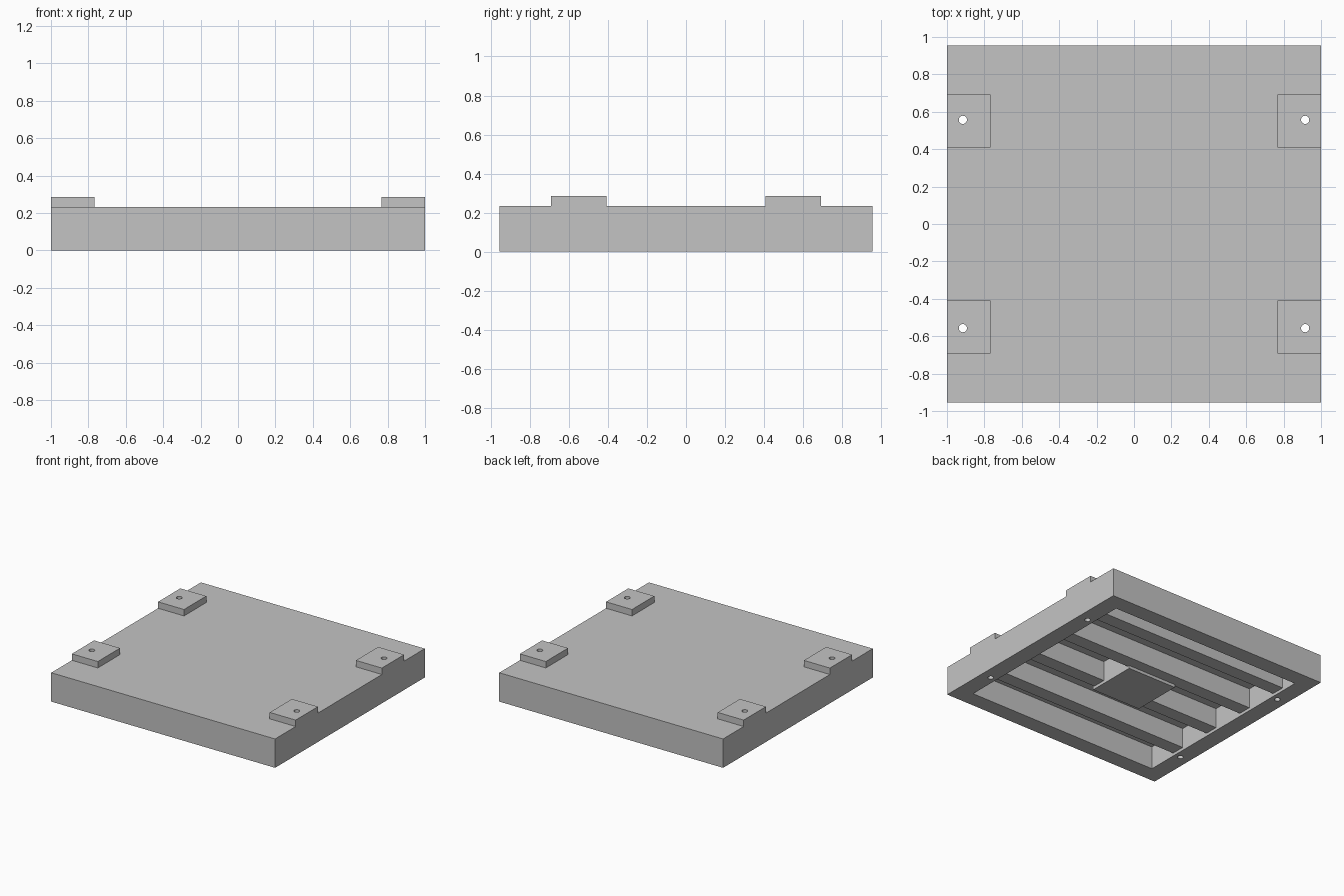
import bpy
import bmesh
from mathutils import Vector

cube = bpy.data.objects.get("Cube")
if cube:
    bpy.data.objects.remove(cube, do_unlink=True)

grey = bpy.data.materials.new("light_grey")
grey.use_nodes = True
COLOUR = (0.55, 0.55, 0.55, 1)
grey.diffuse_color = COLOUR
for node in grey.node_tree.nodes:
    if node.type == 'BSDF_PRINCIPLED':
        node.inputs["Base Color"].default_value = COLOUR

# Main dimensions
HALF_X, HALF_Y, TOP = 1.0, 0.955, 0.233
POCKET_X, POCKET_Y, FLOOR = 0.862, 0.822, 0.185
PAD_TOP = 0.285
HOLE_X, HOLE_Y, HOLE_R = 0.915, 0.557, 0.022


def add_object(name, bm):
    mesh = bpy.data.meshes.new(name)
    bm.to_mesh(mesh)
    bm.free()
    mesh.materials.append(grey)
    obj = bpy.data.objects.new(name, mesh)
    bpy.context.collection.objects.link(obj)
    return obj


def box(name, low, high):
    low, high = Vector(low), Vector(high)
    bm = bmesh.new()
    bmesh.ops.create_cube(bm, size=1)
    for v in bm.verts:
        v.co = (low + high) / 2 + v.co * (high - low)
    return add_object(name, bm)


def bore(x, y):
    bm = bmesh.new()
    bmesh.ops.create_cone(bm, cap_ends=True, segments=24, radius1=HOLE_R,
                          radius2=HOLE_R, depth=1)
    bmesh.ops.translate(bm, verts=bm.verts, vec=(x, y, 0))
    return add_object("bore_cutter", bm)


def cut(target, cutter):
    mod = target.modifiers.new("cut", 'BOOLEAN')
    mod.operation = 'DIFFERENCE'
    mod.solver = 'EXACT'
    mod.object = cutter
    bpy.context.view_layer.objects.active = target
    bpy.ops.object.modifier_apply(modifier=mod.name)
    bpy.data.objects.remove(cutter, do_unlink=True)


# Tray body, hollow from below
body = box("tray_body", (-HALF_X, -HALF_Y, 0), (HALF_X, HALF_Y, TOP))
cut(body, box("pocket_cutter", (-POCKET_X, -POCKET_Y, -0.2),
              (POCKET_X, POCKET_Y, FLOOR)))

# Corner mounting pads, bored right through the tray
for sx, side in ((1, "left"), (-1, "right")):
    for sy, end in ((1, "back"), (-1, "front")):
        xs = sorted((sx * 0.768, sx * HALF_X))
        ys = sorted((sy * 0.408, sy * 0.692))
        pad = box(f"{end}_{side}_pad", (xs[0], ys[0], TOP), (xs[1], ys[1], PAD_TOP))
        for part in (pad, body):
            cut(part, bore(sx * HOLE_X, sy * HOLE_Y))

# Stiffening ribs under the floor
for i in range(4):
    back = -0.467 + i * 0.383
    box(f"rib_{i + 1}", (-POCKET_X - 0.01, back - 0.11, 0.024),
        (POCKET_X + 0.01, back, FLOOR + 0.01))

# Central block joining the middle ribs
box("centre_block", (-0.22, -0.207, 0), (0.22, 0.207, FLOOR + 0.01))
